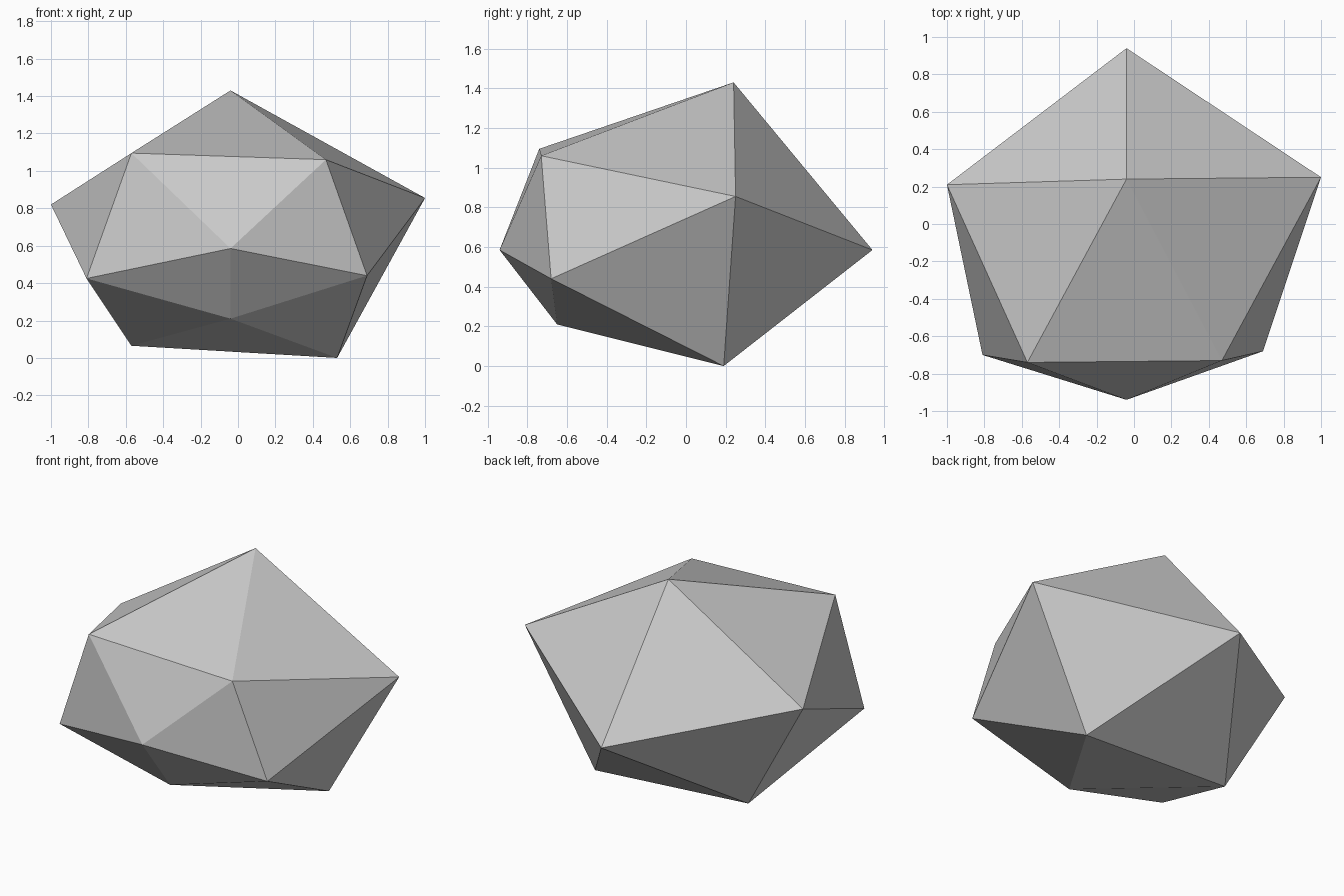
import bpy
import bmesh

cube = bpy.data.objects.get("Cube")
if cube:
    bpy.data.objects.remove(cube, do_unlink=True)

# Plain grey stone
stone = bpy.data.materials.new("stone_grey")
stone.use_nodes = True
grey = (0.6, 0.6, 0.6, 1)
stone.diffuse_color = grey
stone.node_tree.nodes["Principled BSDF"].inputs["Base Color"].default_value = grey

# Uneven twenty-sided rock: a front tip, two rings of five corners, a back tip
FRONT_TIP = (-0.04, -0.94, 0.585)
BACK_TIP = (-0.04, 0.94, 0.585)
FRONT_RING = [(-0.57, -0.74, 1.095), (0.47, -0.73, 1.06), (0.69, -0.68, 0.44),
              (-0.04, -0.65, 0.21), (-0.81, -0.70, 0.425)]
BACK_RING = [(-0.04, 0.24, 1.43), (1.0, 0.25, 0.855), (0.53, 0.19, 0.0),
             (-0.57, 0.165, 0.065), (-1.0, 0.21, 0.82)]

bm = bmesh.new()
front, back = bm.verts.new(FRONT_TIP), bm.verts.new(BACK_TIP)
near = [bm.verts.new(p) for p in FRONT_RING]
far = [bm.verts.new(p) for p in BACK_RING]

# Front fan, zigzag belt and back fan
for i in range(5):
    j = (i + 1) % 5
    for corners in ((front, near[j], near[i]), (near[i], near[j], far[i]),
                    (near[j], far[j], far[i]), (back, far[i], far[j])):
        bm.faces.new(corners)
bmesh.ops.recalc_face_normals(bm, faces=bm.faces)

mesh = bpy.data.meshes.new("rock")
bm.to_mesh(mesh)
bm.free()
mesh.materials.append(stone)
rock = bpy.data.objects.new("rock", mesh)
bpy.context.collection.objects.link(rock)
